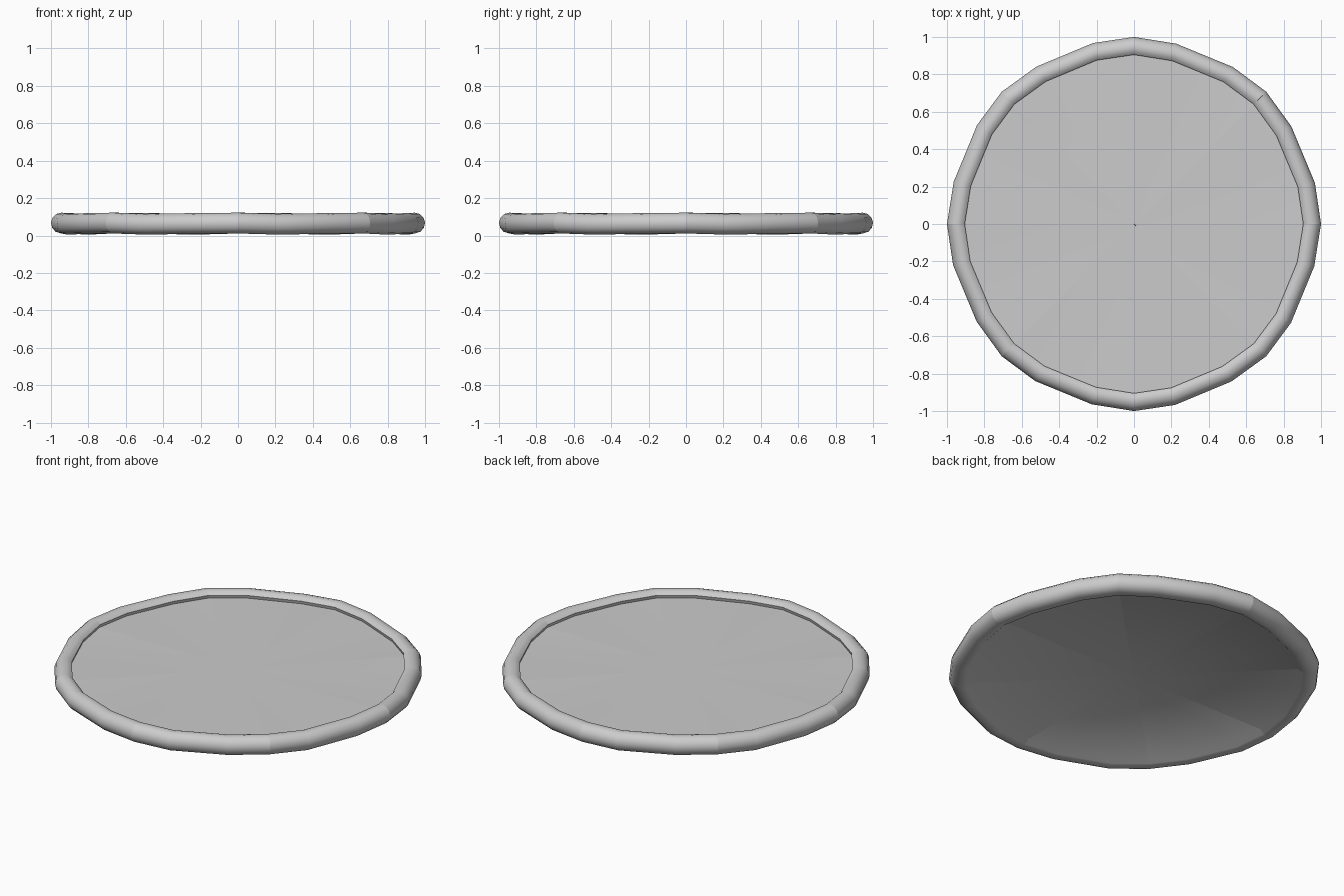
import bpy, bmesh
from math import radians, cos, sin

if "Cube" in bpy.data.objects:
    bpy.data.objects.remove(bpy.data.objects["Cube"])

# Slice cross-section (radius, height): flat top, rounded crust, flat underside
PROFILE = [(0.91, 0.08), (0.905, 0.098), (0.922, 0.114), (0.945, 0.119),
           (0.97, 0.113), (0.991, 0.094), (1.0, 0.067), (0.994, 0.038),
           (0.975, 0.017), (0.945, 0.008), (0.91, 0.012), (0.885, 0.032)]
# Stations across one slice: angle, radius scale, crust lift
STATIONS = [(0, 1.0, 0.003), (12.8, 0.992, -0.003), (31.8, 0.99, 0.001), (45, 1.0, 0.003)]


def slice_mesh():
    bm = bmesh.new()
    top = bm.verts.new((0, 0, 0.08))
    bottom = bm.verts.new((0, 0, 0.035))
    rows = []
    for deg, scale, lift in STATIONS:
        a = radians(deg)
        rows.append([bm.verts.new((r * scale * cos(a), r * scale * sin(a), z + lift))
                     for r, z in PROFILE])
    # Skin: topping, crust bands and underside
    for p, q in zip(rows, rows[1:]):
        bm.faces.new((top, p[0], q[0]))
        bm.faces.new((bottom, q[-1], p[-1]))
        for i in range(len(PROFILE) - 1):
            bm.faces.new((p[i], p[i + 1], q[i + 1], q[i]))
    # Cut sides
    bm.faces.new([bottom] + rows[0][::-1] + [top])
    bm.faces.new([top] + rows[-1] + [bottom])
    bmesh.ops.recalc_face_normals(bm, faces=bm.faces)
    me = bpy.data.meshes.new("slice")
    bm.to_mesh(me)
    bm.free()
    return me


# Eight slices around the centre
mesh = slice_mesh()
slices = []
for k in range(8):
    ob = bpy.data.objects.new(f"slice_{k + 1}", mesh.copy())
    bpy.context.collection.objects.link(ob)
    ob.rotation_euler.z = radians(45 * k)
    ob.select_set(True)
    slices.append(ob)
bpy.context.view_layer.objects.active = slices[0]
bpy.ops.object.shade_smooth_by_angle(angle=radians(60))
